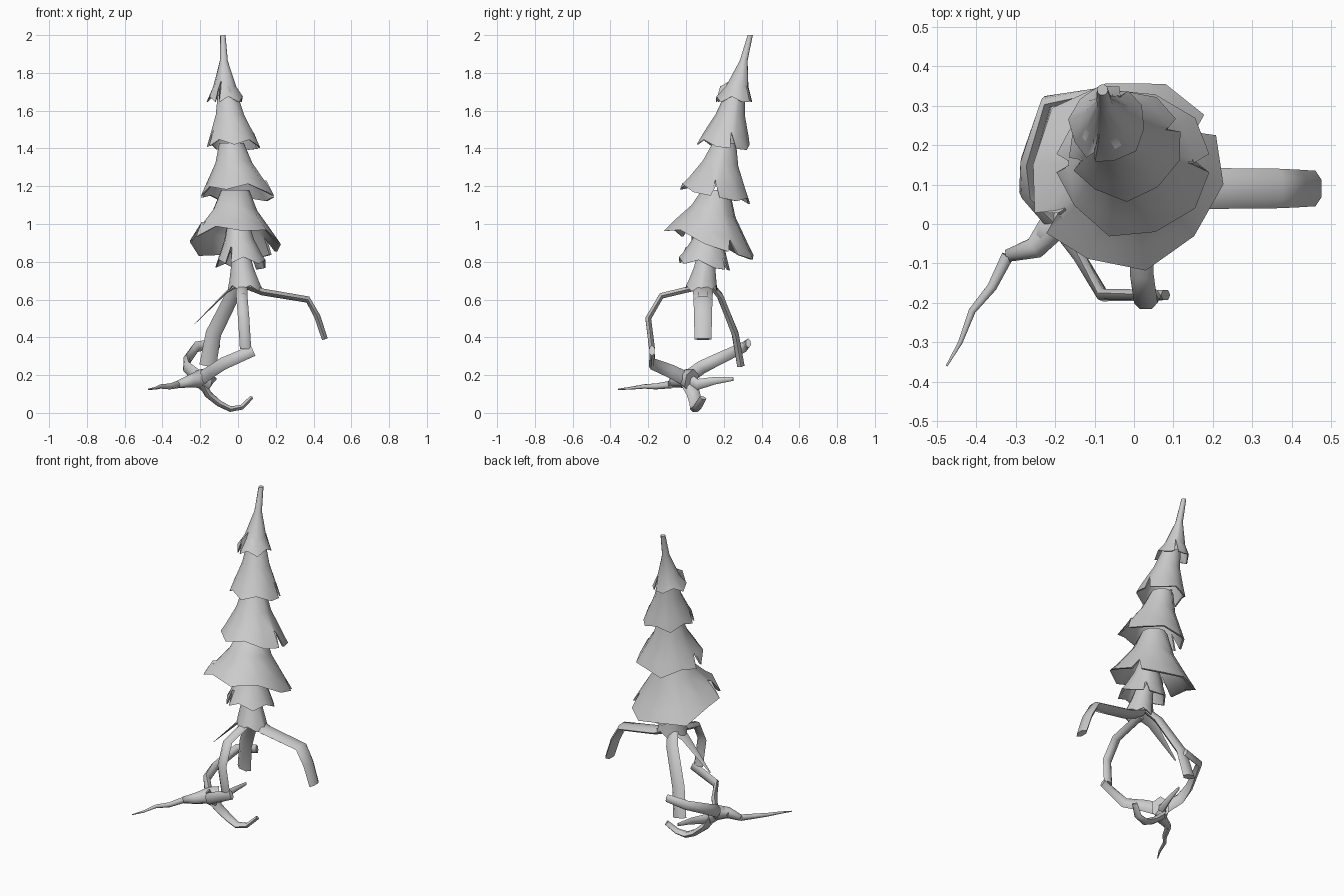
import bpy
import bmesh
import math
from mathutils import Vector

default_cube = bpy.data.objects.get("Cube")
if default_cube:
    bpy.data.objects.remove(default_cube, do_unlink=True)

shade = (.6, .6, .6, 1)
grey = bpy.data.materials.new("plain grey")
grey.use_nodes = True
grey.diffuse_color = shade
grey.node_tree.nodes["Principled BSDF"].inputs["Base Color"].default_value = shade


def loft(name, rings, sharp_angle):
    """Skin a list of equal-length point rings and cap both ends."""
    bm = bmesh.new()
    rows = [[bm.verts.new(point) for point in ring] for ring in rings]
    count = len(rows[0])
    for lower, upper in zip(rows, rows[1:]):
        for i in range(count):
            j = (i + 1) % count
            bm.faces.new((lower[i], lower[j], upper[j], upper[i]))
    bm.faces.new(rows[0])
    bm.faces.new(rows[-1])
    bmesh.ops.recalc_face_normals(bm, faces=bm.faces)
    mesh = bpy.data.meshes.new(name)
    bm.to_mesh(mesh)
    bm.free()
    mesh.materials.append(grey)
    part = bpy.data.objects.new(name, mesh)
    bpy.context.collection.objects.link(part)
    bpy.ops.object.select_all(action='DESELECT')
    part.select_set(True)
    bpy.context.view_layer.objects.active = part
    bpy.ops.object.shade_smooth_by_angle(angle=math.radians(sharp_angle))


def spine(z):
    """Centre of the trunk at a height; it curves backwards as it rises."""
    return Vector((.08 - .08 * z, .06 + .07 * z * z, z))


def skirt(name, top_z, rim_z, neck, radius, tilt, phase, slit=.07, shift=(0, 0, 0), curve=1.5):
    """Hollow flared tier with a zigzag rim and two opposite V slits."""
    top = spine(top_z)
    base = spine(rim_z) + Vector(shift)
    jag = .015

    # Rim stations: angle, radius factor and height offset
    stations = []
    for k in range(10):
        angle = math.radians(phase + k * 36)
        if k % 5:
            low = k % 2
            stations.append((angle, 1 if low else .94, -jag if low else jag))
        else:
            gap = .12
            stations.append((angle - gap, 1, -jag))
            stations.append((angle, 1 - 3 * slit, slit))
            stations.append((angle + gap, 1, -jag))

    def ring(along, shrink=1):
        centre = top.lerp(base, along)
        on_rim = along == 1
        points = []
        for angle, factor, lift in stations:
            reach = (neck + (radius - neck) * along ** curve) * shrink
            reach *= factor if on_rim else 1
            rise = tilt * math.sin(angle) * along + (lift if on_rim else 0)
            offset = Vector((reach * math.cos(angle), reach * math.sin(angle), rise))
            points.append(centre + offset)
        return points

    outside = [ring(0), ring(.4), ring(.8), ring(1)]
    inside = [ring(1, .94), ring(.7, .9), ring(.4, .85)]
    loft(name, outside + inside, 60)


def limb(name, path, start_width, end_width, side, flat=.5):
    """Six-sided limb along a path, tapering evenly; side is its broad direction."""
    points = [Vector(point) for point in path]
    last = len(points) - 1
    rings = []
    for i, point in enumerate(points):
        along = (points[min(i + 1, last)] - points[max(i - 1, 0)]).normalized()
        broad = (side - along * side.dot(along)).normalized()
        thin = along.cross(broad)
        half = (start_width + (end_width - start_width) * i / last) / 2
        ring = []
        for k in range(6):
            turn = math.tau * k / 6
            ring.append(point + half * (broad * math.cos(turn) + thin * flat * math.sin(turn)))
        rings.append(ring)
    loft(name, rings, 84)


# Stacked foliage tiers, leaning backwards towards the tip
skirt("tip_tier", 2, 1.66, .014, .1, 0, 65, shift=(-.015, 0, 0), curve=2.7)
skirt("upper_tier", 1.68, 1.42, .055, .145, -.015, 20, shift=(.01, 0, 0))
skirt("middle_tier", 1.43, 1.16, .065, .195, -.04, 0, shift=(.01, 0, 0))
skirt("wide_tier", 1.18, .9, .075, .25, -.08, 30, shift=(-.03, .01, 0))
skirt("lower_tier", 1, .79, .06, .14, -.02, 60, shift=(0, -.01, 0))
skirt("trunk", .84, .66, .05, .09, 0, 0, slit=0, shift=(.01, -.01, 0))

across = Vector((1, 0, 0))
deep = Vector((0, 1, 0))
upright = Vector((0, 0, 1))

# Roots hanging from the trunk
limb("left_root", [(.03, .09, .68), (.13, .09, .64), (.37, .09, .6), (.42, .09, .51), (.46, .09, .39)],
     .11, .09, deep, .4)
limb("front_root", [(.02, .08, .67), (.02, -.13, .62), (.03, -.2, .5), (.04, -.18, .34)],
     .06, .06, across, .6)
limb("back_root", [(0, .13, .68), (-.03, .18, .62), (-.13, .26, .42), (-.16, .29, .25)],
     .07, .09, across)
limb("right_spike", [(.02, .09, .69), (-.06, .09, .64), (-.23, .09, .47)],
     .13, .01, deep, .2)

# Fallen root cluster: a knot with branching limbs
knot = Vector((-.2, 0, .18))
limb("root_knot", [(-.25, -.05, .17), (-.22, -.02, .18), knot, (-.17, .03, .17)],
     .06, .13, upright, .8)
limb("front_branch", [knot, (-.14, -.08, .22), (-.08, -.18, .26), (.08, -.18, .33)],
     .08, .06, upright)
limb("back_branch", [knot, (-.27, .08, .24), (-.27, .16, .28), (-.22, .31, .35), (-.1, .33, .37)],
     .08, .05, upright, .6)
limb("tail_base", [knot, (-.25, -.06, .17), (-.32, -.08, .15)],
     .1, .04, upright, .9)
limb("tail_tip", [(-.32, -.08, .15), (-.36, -.16, .14), (-.41, -.22, .14), (-.44, -.3, .13), (-.475, -.36, .125)],
     .04, .006, upright, .9)
limb("curled_branch", [knot, (-.16, .04, .1), (-.1, .05, .05), (-.04, .05, .02), (.02, .06, .03), (.07, .09, .08)],
     .08, .04, deep, .6)
limb("inner_branch", [knot, (-.16, .06, .15), (-.14, .15, .17), (-.12, .25, .18)],
     .08, .02, upright, .6)
